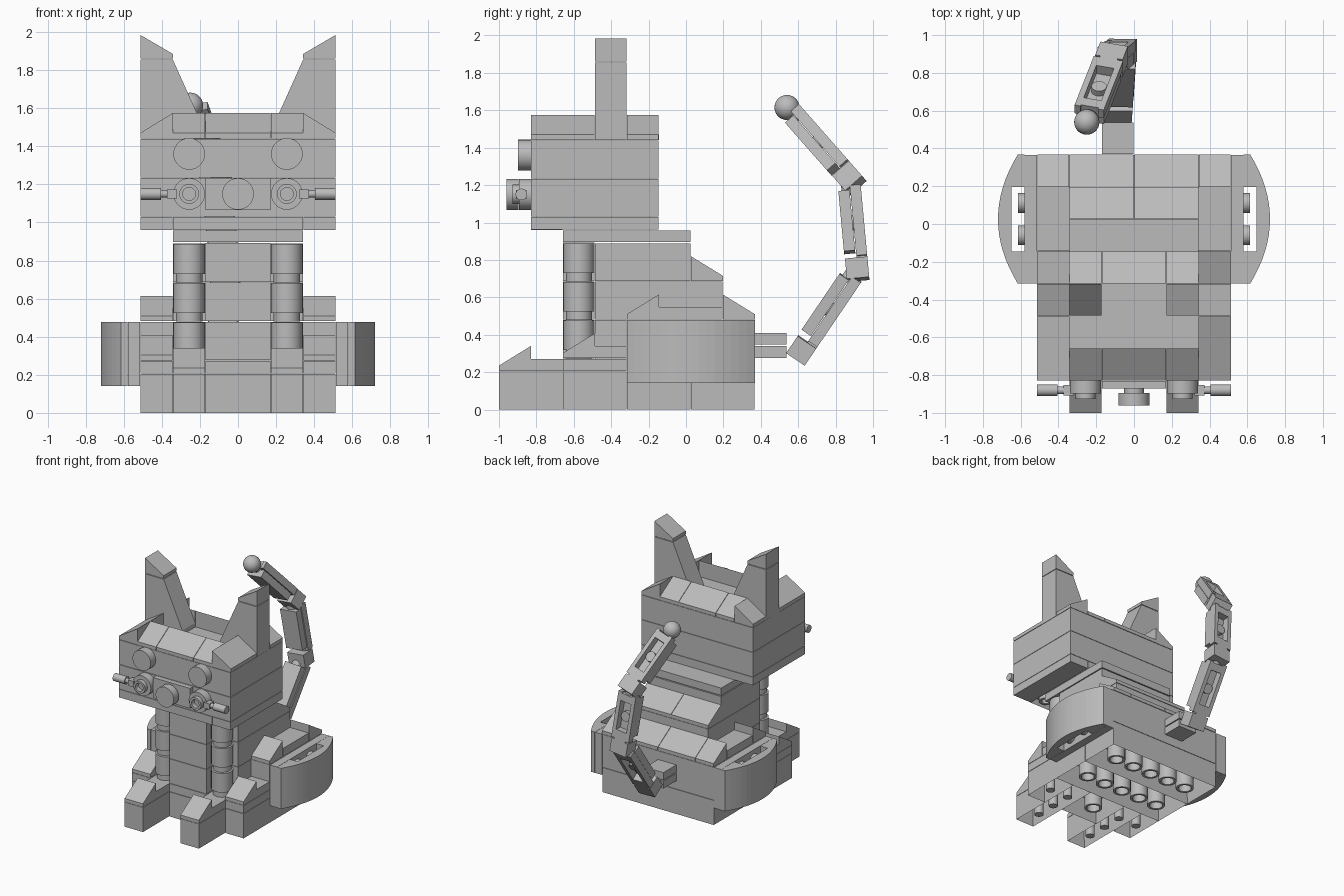
import bpy, bmesh, math
from mathutils import Vector, Matrix

if "Cube" in bpy.data.objects:
    bpy.data.objects.remove(bpy.data.objects["Cube"])

S = 0.171            # grid pitch
G = 0.0015           # seam between parts
Y = [-1 + S * i for i in range(9)]   # pitch lines from front to back

grey = bpy.data.materials.new("light_grey")
grey.diffuse_color = (0.5, 0.5, 0.5, 1)
grey.use_nodes = True
grey.node_tree.nodes["Principled BSDF"].inputs["Base Color"].default_value = grey.diffuse_color


def finish(name, bm, smooth=False):
    bmesh.ops.recalc_face_normals(bm, faces=bm.faces)
    me = bpy.data.meshes.new(name)
    bm.to_mesh(me)
    bm.free()
    me.materials.append(grey)
    ob = bpy.data.objects.new(name, me)
    bpy.context.collection.objects.link(ob)
    if smooth:
        bpy.context.view_layer.objects.active = ob
        ob.select_set(True)
        bpy.ops.object.shade_smooth_by_angle(angle=math.radians(35))
        ob.select_set(False)
    return ob


def add_box(bm, a, b, m=Matrix()):
    c = [(p + q) / 2 for p, q in zip(a, b)]
    s = [abs(q - p) for p, q in zip(a, b)]
    bmesh.ops.create_cube(bm, size=1, matrix=m @ Matrix.Translation(c) @ Matrix.Diagonal((*s, 1)))


def box(name, x0, x1, y0, y1, z0, z1):
    bm = bmesh.new()
    add_box(bm, (x0 + G, y0 + G, z0 + G), (x1 - G, y1 - G, z1 - G))
    return finish(name, bm)


def prism(name, pts, axis, lo, hi):
    """Extrude a profile: axis x takes (y,z), y takes (x,z), z takes (x,y)."""
    put = {'x': lambda u, v, w: (w, u, v), 'y': lambda u, v, w: (u, w, v), 'z': lambda u, v, w: (u, v, w)}[axis]
    bm = bmesh.new()
    f = bm.faces.new([bm.verts.new(put(u, v, lo + G)) for u, v in pts])
    r = bmesh.ops.extrude_face_region(bm, geom=[f])
    d = Vector(put(0, 0, hi - lo - 2 * G))
    bmesh.ops.translate(bm, vec=d, verts=[v for v in r['geom'] if isinstance(v, bmesh.types.BMVert)])
    return finish(name, bm)


def slope(name, axis, lo, hi, low, high, z):
    """Small wedge rising from 'low' to 'high' along the profile direction."""
    return prism(name, [(low, z + G), (high, z + G), (high, z + .135), (low, z + .03)], axis, lo, hi)


def lathe(name, prof, origin, axis, n=28):
    """Revolve (radius, height) points about an axis through origin."""
    rot = Vector((0, 0, 1)).rotation_difference(Vector(axis)).to_matrix().to_4x4()
    bm = bmesh.new()
    vs = [bm.verts.new((r, 0, h)) for r, h in prof]
    es = [bm.edges.new(p) for p in zip(vs, vs[1:])]
    bmesh.ops.spin(bm, geom=vs + es, axis=(0, 0, 1), cent=(0, 0, 0), angle=math.tau, steps=n)
    bmesh.ops.remove_doubles(bm, verts=bm.verts, dist=1e-5)
    bm.transform(Matrix.Translation(origin) @ rot)
    return finish(name, bm, True)


def disc(name, r, h, origin, axis):
    return lathe(name, [(0, 0), (r, 0), (r, h), (0, h)], origin, axis)


def hollow(name, x0, x1, y0, y1, z0, z1):
    """Block with an open underside."""
    bm = bmesh.new()
    add_box(bm, (x0 + G, y0 + G, z0), (x1 - G, y1 - G, z1 - G))
    f = min(bm.faces, key=lambda f: f.calc_center_median().z)
    bmesh.ops.inset_region(bm, faces=[f], thickness=.027)
    bmesh.ops.translate(bm, verts=f.verts, vec=(0, 0, z1 - z0 - .03))
    finish(name, bm)


def tube(name, x, y, z0, z1, r=.069, ri=.05):
    lathe(name, [(r, z1), (r, z0), (ri, z0), (ri, z1)], (x, y, 0), (0, 0, 1), 20)


# Base blocks with underside tubes and pins
for y0 in (Y[4], Y[6]):
    hollow("base_block", -3 * S, 3 * S, y0, y0 + 2 * S, 0, .205)
    for i in range(-2, 3):
        tube("base_tube", i * S, y0 + S, 0, .18)
hollow("chest_base", -S, S, Y[2], Y[4], 0, .205)
tube("chest_tube", 0, Y[3], 0, .18)

# Rump and torso
box("rump", -3 * S, 3 * S, Y[4], Y[8], .205, .48)
box("rump_top", -3 * S, 3 * S, Y[5], Y[7], .48, .55)
for i in range(-3, 3):
    if i in (-3, 2):
        slope("rump_back_slope", 'x', i * S, (i + 1) * S, Y[8], Y[7], .48)
for i in (-2, 0):
    slope("rump_back_slope", 'x', i * S, (i + 2) * S, Y[8], Y[7], .48)
    slope("torso_back_slope", 'x', i * S, (i + 2) * S, Y[7], Y[6], .685)
box("torso_bottom", -2 * S, 2 * S, Y[3], Y[4], .205, .48)
box("torso_middle", -2 * S, 2 * S, Y[3], Y[7], .48, .685)
box("torso_upper", -2 * S, 2 * S, Y[3], Y[6], .685, .89)
box("shoulder_plate", -2 * S, 2 * S, Y[2], Y[6], .895, .96)
for z0, z1 in ((.205, .275), (.275, .48), (.48, .685), (.685, .895)):
    box("chest_column", -S, S, Y[2], Y[3], z0, z1)

for s in (-1, 1):
    def span(a, b):
        return sorted((s * a * S, s * b * S))
    inner, outer = span(1, 2), span(2, 3)
    # Front legs and paws
    hollow("front_paw", *inner, Y[0], Y[4], 0, .205)
    hollow("hind_paw", *outer, Y[2], Y[4], 0, .205)
    for k in (1, 2, 3):
        disc("paw_pin", .035, .18, (s * 1.5 * S, Y[k], 0), (0, 0, 1))
    disc("paw_pin", .035, .18, (s * 2.5 * S, Y[3], 0), (0, 0, 1))
    slope("front_toe", 'x', *inner, Y[0], Y[1], .205)
    box("front_paw_plate", *inner, Y[1], Y[3], .205, .273)
    for z in (.273, .48, .685):
        lathe("front_leg", [(0, z), (.07, z), (.07, z + .045), (.083, z + .045), (.083, z + .203), (0, z + .203)],
              (s * 1.5 * S, (Y[2] + Y[3]) / 2, 0), (0, 0, 1))
    # Hind paws and thighs
    box("hind_paw_plate", *outer, Y[2], Y[4], .205, .273)
    slope("hind_toe", 'x', *outer, Y[2], Y[3], .273)
    box("hind_paw_back", *outer, Y[3], Y[4], .273, .342)
    slope("thigh_slope", 'x', *outer, Y[4], Y[5], .48)
    ym = Y[6]
    arc = [(s * (.615 + .105 * (1 - (i / 8) ** 2)), ym + i / 8 * 2 * S) for i in range(-8, 9)]
    arc_in = [(s * .58, ym - S), (s * .58, ym + S), (s * .648, ym + S), (s * .648, ym - S)]
    box("thigh_mount", *sorted((s * .513, s * .58)), ym - 2 * S, ym + 2 * S, .14, .48)
    outer_pts = [p for p in arc if abs(p[1] - ym) <= S + .001]
    prism("thigh_shell", [(s * .648, ym - S)] + outer_pts + [(s * .648, ym + S)], 'z', .14, .48)
    for e in (-1, 1):
        end = [p for p in arc if (p[1] - ym) * e >= S - .001]
        end.sort(key=lambda p: p[1] * e)
        prism("thigh_end", [(s * .58, ym + e * S)] + end + [(s * .58, ym + e * 2 * S)], 'z', .14, .48)
        for z in (.225, .395):
            disc("thigh_stud", .052, .033, (s * .58, ym + e * S / 2, z), (s, 0, 0))

    # Ears and side slopes of the head
    prism("ear", [(s * 3 * S, 1.44), (s * S, 1.44), (s * S, 1.475), (s * 2 * S, 1.855), (s * 3 * S, 1.855)],
          'y', Y[3], Y[4])
    tip = prism("ear_tip", [(s * 2 * S, 1.86), (s * 3 * S, 1.86), (s * 3 * S, 1.985), (s * 2 * S, 1.885)],
                'y', Y[3], Y[4])
    slope("head_side_slope", 'y', Y[1], Y[3], s * 3 * S, s * 2 * S, 1.44)
    slope("head_side_slope", 'y', Y[4], Y[5], s * 3 * S, s * 2 * S, 1.44)
    slope("brow_slope", 'x', *inner, Y[1], Y[2], 1.44)
    slope("nape_slope", 'x', *inner, Y[5], Y[4], 1.44)

    # Eyes, cheeks and whiskers
    x = s * 1.5 * S
    disc("eye", .083, .068, (x, Y[1], 1.36), (0, -1, 0))
    lathe("cheek", [(0, 0), (.083, 0), (.083, .065), (.052, .065), (.052, .098), (.034, .098), (.034, .06), (0, .06)],
          (x, Y[1], 1.15), (0, -1, 0))
    box("whisker_clip", *sorted((s * .32, s * .375)), -.91, -.85, 1.125, 1.175)
    disc("whisker_neck", .02, .06, (s * .35, -.88, 1.15), (s, 0, 0))
    disc("whisker", .031, .108, (s * .405, -.88, 1.15), (s, 0, 0))

# Head
slope("brow_slope", 'x', -S, S, Y[1], Y[2], 1.44)
slope("nape_slope", 'x', -S, S, Y[5], Y[4], 1.44)
hollow("jaw", -2 * S, 2 * S, Y[1], Y[2], .96, 1.03)
for i in (-1.5, -.5, .5, 1.5):
    tube("jaw_tube", i * S, Y[1] + S / 2, .965, 1.01, .055, .035)
box("head_underside", -2 * S, 2 * S, Y[2], Y[5], .96, 1.03)
for s in (-1, 1):
    box("jaw_side", *sorted((s * 2 * S, s * 3 * S)), Y[1], Y[5], .96, 1.03)
box("head_lower", -3 * S, 3 * S, Y[1], Y[5], 1.03, 1.235)
box("head_upper", -3 * S, 3 * S, Y[1], Y[5], 1.235, 1.44)

# Nose
box("muzzle_plate", -S, S, -.872, Y[1], 1.065, 1.235)
disc("nose_peg", .052, .04, (0, -.865, 1.15), (0, -1, 0))
disc("nose", .083, .066, (0, -.895, 1.15), (0, -1, 0))

# Tail: mount, jointed links and ball tip
box("tail_mount_lower", -S, 0, Y[8], .54, .275, .34)
box("tail_mount_upper", -S, 0, Y[8], .54, .345, .41)
path = [Vector(p) for p in ((-.085, .62, .32), (-.065, .915, .755), (-.12, .87, 1.24), (-.25, .54, 1.615))]
for p, q in zip(path, path[1:]):
    d = (q - p).normalized()
    w = (Vector((1, 0, 0)) - d * d.x).normalized()
    n = d.cross(w)
    m = Matrix((w, n, d)).transposed().to_4x4()
    m.translation = p
    L = (q - p).length
    bm = bmesh.new()
    add_box(bm, (-.075, -.062, .09), (.075, -.002, L - .075), m)       # inner plate
    for e in (-1, 1):
        add_box(bm, (e * .048, .002, .06), (e * .08, .06, L - .05), m)  # side rails
    add_box(bm, (-.048, .002, .04), (.048, .06, .13), m)
    add_box(bm, (-.048, .002, L - .12), (.048, .06, L - .06), m)
    finish("tail_link", bm)
    disc("tail_link_stud", .04, .035, p + d * L * .5 - n * .002, n)
    bm = bmesh.new()
    add_box(bm, (-.075, -.06, -.06), (.075, .06, .05), m)
    finish("tail_joint", bm)
    if q is not path[-1]:
        disc("tail_joint_pin", .045, .1, q - d * .09, d)
    else:
        disc("tail_tip_neck", .03, .08, q - d * .09, d)
arc = [(.067 * math.sin(t * math.pi / 14), -.067 * math.cos(t * math.pi / 14)) for t in range(15)]
lathe("tail_ball", arc, path[-1], (0, 0, 1))
